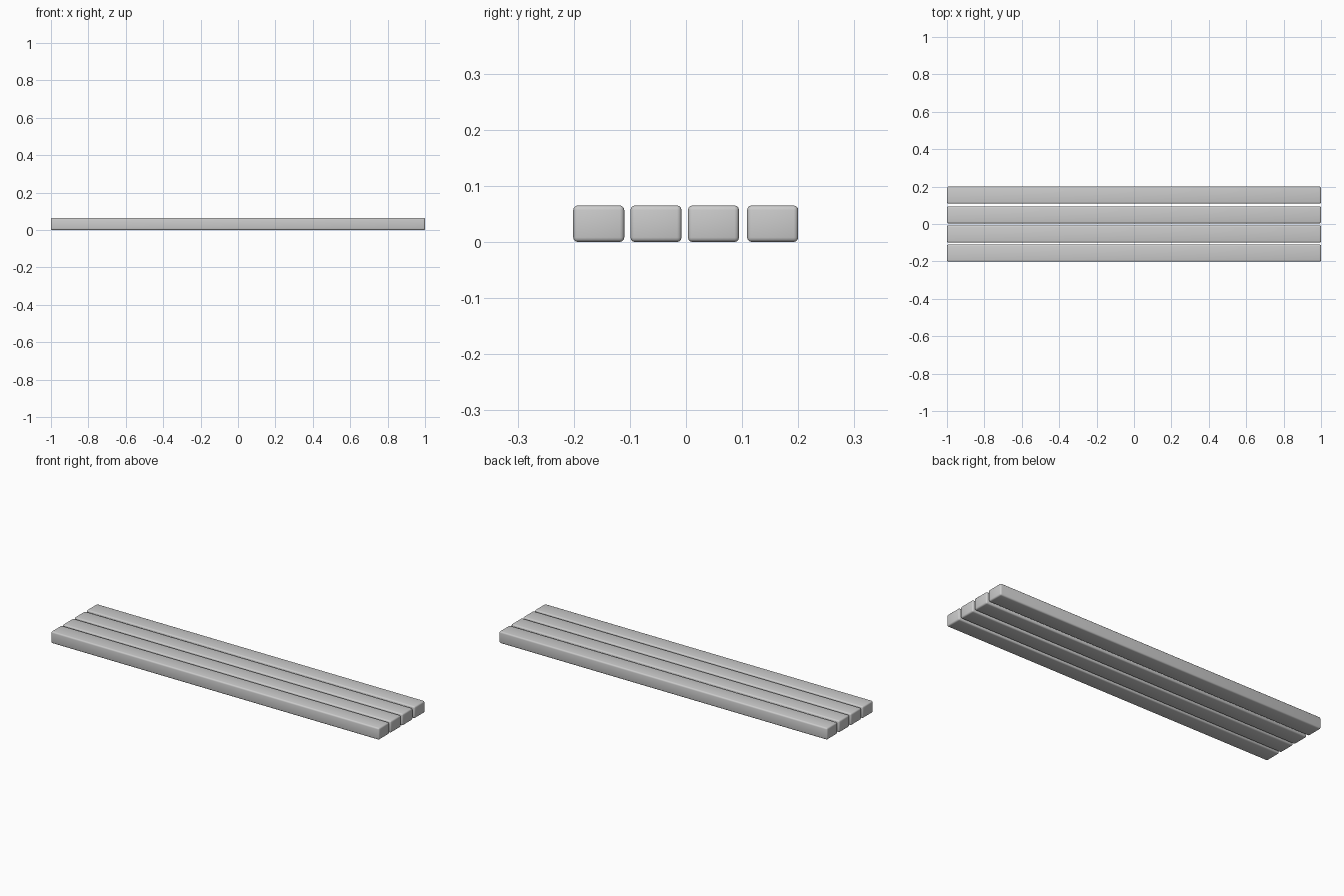
import bpy

if "Cube" in bpy.data.objects:
    bpy.data.objects.remove(bpy.data.objects["Cube"])

LENGTH, WIDTH, HEIGHT = 2.0, 0.091, 0.065


def plank(name, y):
    bpy.ops.mesh.primitive_cube_add(size=1, location=(0, y, HEIGHT / 2))
    ob = bpy.context.object
    ob.name = name
    ob.scale = (LENGTH, WIDTH, HEIGHT)
    bpy.ops.object.transform_apply(location=False, rotation=False, scale=True)
    # softly rounded edges all round
    bevel = ob.modifiers.new("rounded_edges", "BEVEL")
    bevel.width = 0.008
    bevel.segments = 3
    bpy.ops.object.modifier_apply(modifier=bevel.name)
    bpy.ops.object.shade_smooth_by_angle()
    return ob


# four parallel slats with slightly uneven gaps
for i, y in enumerate((-0.1555, -0.0535, 0.049, 0.1545)):
    plank(f"plank_{i + 1}", y)
